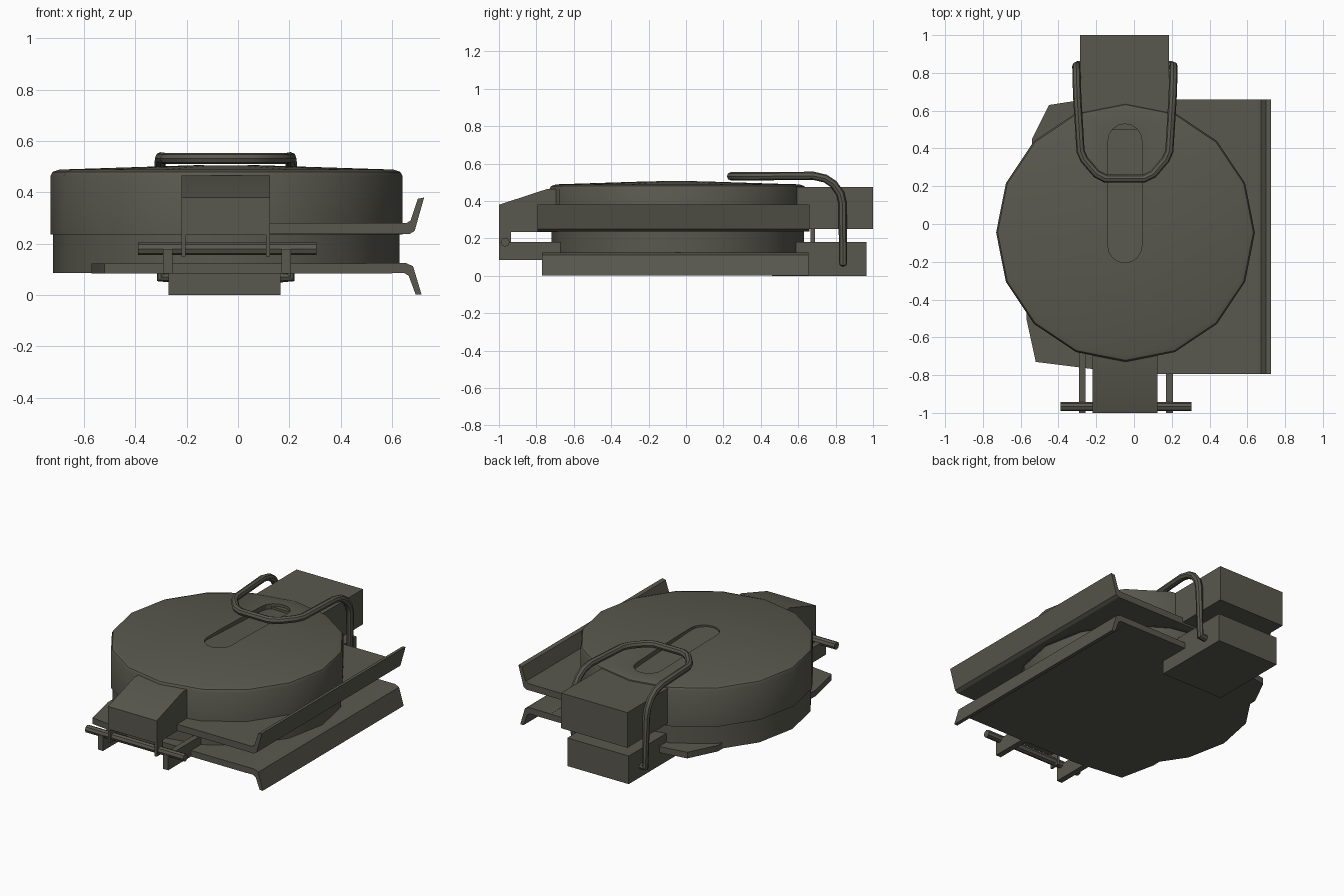
import bpy, bmesh, math
from mathutils import Vector

cube = bpy.data.objects.get("Cube")
if cube:
    bpy.data.objects.remove(cube, do_unlink=True)

steel = bpy.data.materials.new("dark olive metal")
steel.use_nodes = True
COLOR = (0.10, 0.098, 0.077, 1)
steel.diffuse_color = COLOR
steel.node_tree.nodes["Principled BSDF"].inputs["Base Color"].default_value = COLOR

CX, CY = -0.045, -0.045      # disc centre
HX = -0.048                  # centre line of the hinge and latch
parts = []


def finish(name, bm, keep=True):
    bmesh.ops.recalc_face_normals(bm, faces=bm.faces)
    me = bpy.data.meshes.new(name)
    bm.to_mesh(me)
    bm.free()
    ob = bpy.data.objects.new(name, me)
    bpy.context.collection.objects.link(ob)
    me.materials.append(steel)
    if keep:
        parts.append(ob)
    return ob


def prism(name, outline, axis, lo, hi, keep=True):
    """Extrude a 2D outline along an axis; lo and hi may depend on the point."""
    def place(p, t):
        t = t(p) if callable(t) else t
        co = list(p)
        co.insert("xyz".index(axis), t)
        return co
    bm = bmesh.new()
    a = [bm.verts.new(place(p, lo)) for p in outline]
    b = [bm.verts.new(place(p, hi)) for p in outline]
    bm.faces.new(a)
    bm.faces.new(b)
    for i in range(len(a)):
        j = (i + 1) % len(a)
        bm.faces.new((a[i], a[j], b[j], b[i]))
    return finish(name, bm, keep)


def box(name, x0, x1, y0, y1, z0, z1):
    return prism(name, [(x0, y0), (x1, y0), (x1, y1), (x0, y1)], "z", z0, z1)


def lathe(name, profile, sides=16):
    bm = bmesh.new()
    rings = []
    for r, z in profile:
        if r == 0:
            rings.append([bm.verts.new((CX, CY, z))] * sides)
        else:
            rings.append([bm.verts.new((CX + r * math.cos(math.tau * i / sides),
                                        CY + r * math.sin(math.tau * i / sides), z))
                          for i in range(sides)])
    for low, high in zip(rings, rings[1:]):
        for i in range(sides):
            j = (i + 1) % sides
            quad = dict.fromkeys((low[i], low[j], high[j], high[i]))
            bm.faces.new(list(quad))
    return finish(name, bm)


def rod(name, path, radius):
    """Round bar along a path, converted to a mesh."""
    cu = bpy.data.curves.new(name, "CURVE")
    cu.dimensions = "3D"
    cu.bevel_depth = radius
    cu.bevel_resolution = 2
    cu.use_fill_caps = True
    sp = cu.splines.new("POLY")
    sp.points.add(len(path) - 1)
    for pt, co in zip(sp.points, path):
        pt.co = (*co, 1)
    ob = bpy.data.objects.new(name, cu)
    bpy.context.collection.objects.link(ob)
    cu.materials.append(steel)
    bpy.ops.object.select_all(action="DESELECT")
    ob.select_set(True)
    bpy.context.view_layer.objects.active = ob
    bpy.ops.object.convert(target="MESH")
    parts.append(bpy.context.view_layer.objects.active)


# Two round halves
lathe("lower_disc", [(0, 0.087), (0.675, 0.087), (0.675, 0.238), (0, 0.238)])
lid = lathe("upper_disc", [(0, 0.236), (0.685, 0.236), (0.685, 0.465),
                           (0.677, 0.48), (0.65, 0.489), (0, 0.51)])

# Sloping slot cut in the lid
slot = []
for end, start in ((0.44, 0), (-0.115, math.pi)):
    for k in range(9):
        a = start + math.pi * k / 8
        slot.append((HX + 0.09 * math.cos(a), end + 0.09 * math.sin(a)))
cutter = prism("slot_cutter", slot, "z", lambda p: 0.495 - 0.05 * (p[1] + 0.2), 0.6, keep=False)
cutter.hide_render = True
cutter.hide_viewport = True
cut = lid.modifiers.new("slot", "BOOLEAN")
cut.operation = "DIFFERENCE"
cut.solver = "EXACT"
cut.object = cutter

# Flanged plates, bent up above and down below
prism("upper_plate", [(-0.2, 0.238), (0.668, 0.238), (0.688, 0.25), (0.725, 0.38),
                      (0.7, 0.375), (0.672, 0.29), (0.655, 0.28), (-0.2, 0.28)],
      "y", -0.795, 0.66)
prism("lower_lip", [(0.5, 0.125), (0.655, 0.125), (0.682, 0.112), (0.715, 0.002),
                    (0.692, 0.002), (0.665, 0.075), (0.648, 0.086), (0.5, 0.086)],
      "y", -0.77, 0.655)
prism("lower_plate", [(0.6, -0.77), (-0.2, -0.77), (-0.52, -0.73), (-0.57, -0.5), (-0.54, 0.45),
                      (-0.45, 0.63), (-0.29, 0.655), (0.6, 0.655)], "z", 0.085, 0.124)

# Latch blocks at the back
box("upper_back_block", -0.285, 0.185, 0.5, 1.0, 0.25, 0.475)
box("lower_back_block", -0.27, 0.165, 0.46, 0.965, 0.0, 0.18)
box("block_spacer", HX - 0.1, HX + 0.1, 0.665, 0.69, 0.17, 0.26)

# Hinge at the front
prism("front_hinge_block", [(-1.0, 0.235), (-0.6, 0.235), (-0.6, 0.465), (-0.74, 0.465),
                            (-1.0, 0.38)], "x", -0.22, 0.125)
for side, x in (("right", -0.22), ("left", 0.11)):
    box(side + "_hinge_cheek", x, x + 0.015, -1.0, -0.935, 0.15, 0.24)
for side, x in (("right", -0.292), ("left", 0.17)):
    box(side + "_hinge_arm", x, x + 0.036, -1.0, -0.65, 0.085, 0.18)
rod("hinge_pin", [(-0.39, -0.967, 0.18), (0.305, -0.967, 0.18)], 0.024)

# Wire bail: half path mirrored about the centre line
half = [(0.2, 0.84, 0.07), (0.252, 0.84, 0.07), (0.257, 0.837, 0.39), (0.257, 0.825, 0.44),
        (0.256, 0.79, 0.49), (0.255, 0.745, 0.52), (0.253, 0.68, 0.535), (0.235, 0.385, 0.532),
        (0.215, 0.34, 0.532), (0.15, 0.265, 0.532), (0.1, 0.24, 0.532)]
path = [(HX + x, y, z) for x, y, z in half] + [(HX - x, y, z) for x, y, z in reversed(half)]
rod("wire_bail", path, 0.022)

# Smooth shading with sharp corners kept
bpy.ops.object.select_all(action="DESELECT")
for ob in parts:
    ob.select_set(True)
bpy.context.view_layer.objects.active = parts[0]
bpy.ops.object.shade_smooth_by_angle(angle=math.radians(30))
